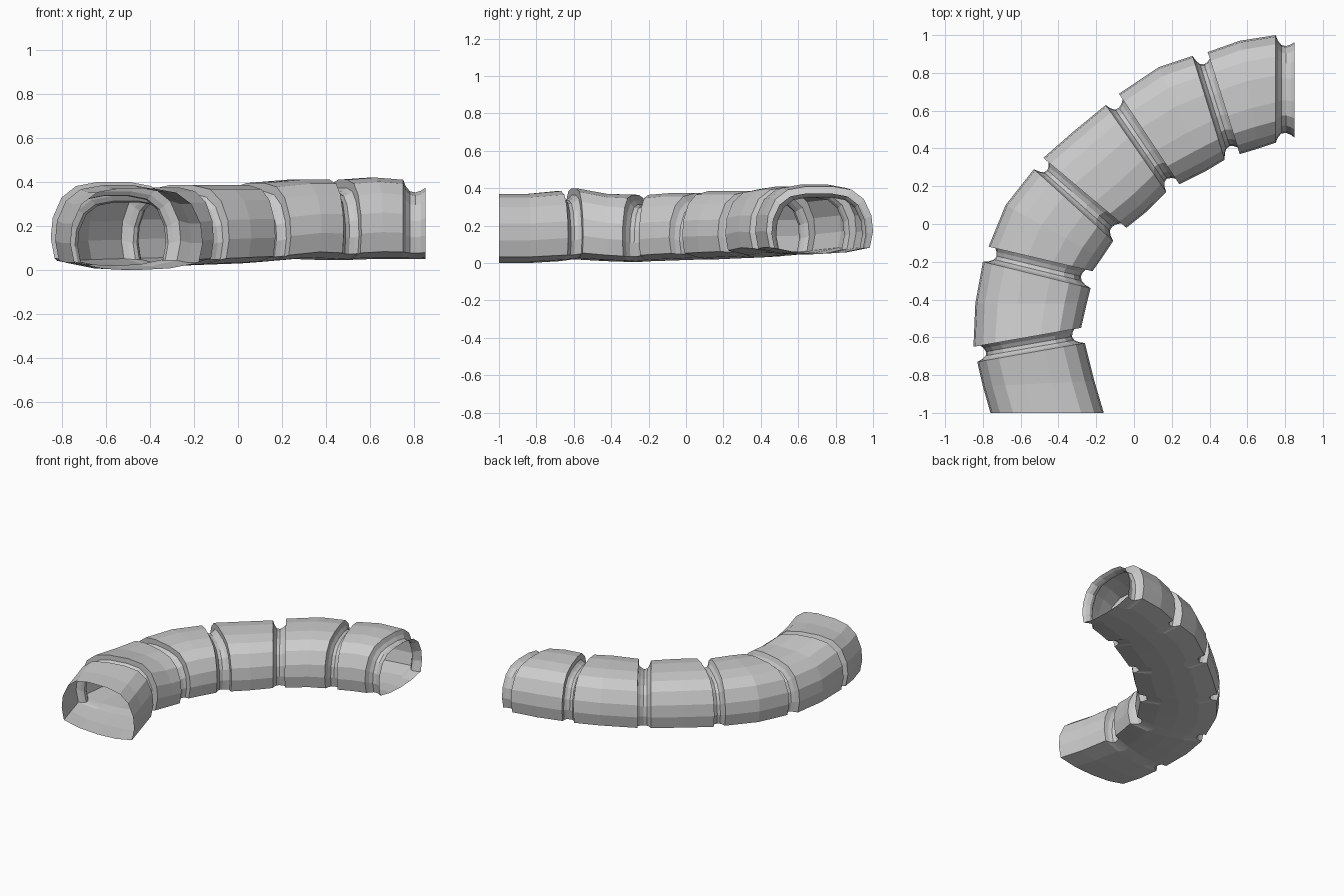
import bpy, bmesh
from mathutils import Vector

if "Cube" in bpy.data.objects:
    bpy.data.objects.remove(bpy.data.objects["Cube"])

# Stations of each tube segment: outer x, y, inner x, y, floor z, roof z
SEGMENTS = [
    [(-.76, -1, -.16, -1, 0, .37), (-.80, -.86, -.21, -.83, 0, .37), (-.83, -.73, -.26, -.63, .01, .385)],
    [(-.85, -.65, -.28, -.55, .02, .40), (-.84, -.42, -.25, -.42, .01, .37), (-.80, -.20, -.23, -.34, .005, .365)],
    [(-.77, -.12, -.22, -.25, .01, .365), (-.68, .10, -.17, -.18, .015, .375), (-.53, .29, -.11, -.09, .02, .375)],
    [(-.48, .35, -.04, -.02, .02, .385), (-.32, .49, .06, .06, .025, .385), (-.15, .63, .17, .17, .03, .385)],
    [(-.08, .69, .24, .21, .035, .395), (.13, .83, .38, .28, .05, .41), (.31, .89, .48, .34, .045, .41)],
    [(.39, .91, .56, .37, .045, .41), (.56, .97, .66, .40, .05, .42), (.75, 1, .75, .43, .05, .41)],
]
END = (.85, 1, .85, .42, .05, .41)

# Arch half-profile (across, up) and shallow bowed floor
half = [(-.94, .09), (-1, .33), (-.97, .57), (-.83, .81), (-.60, .95), (-.25, 1)]
ARCH = half + [(-u, v) for u, v in reversed(half)]
FLOOR = [(-.94, .09), (-.5, .02), (0, 0), (.5, .02), (.94, .09)]


def mix(a, b, t):
    return tuple(p + (q - p) * t for p, q in zip(a, b))


# All rings as (station, inset); grooves are inset rings between segments
rings = []
for i, seg in enumerate(SEGMENTS):
    rings += [(s, 0) for s in seg]
    last, nxt = seg[-1], (SEGMENTS[i + 1][0] if i < 5 else END)
    rings += [(mix(last, nxt, t), d) for t, d in ((.12, .03), (.3, .052), (.55, .058), (.8, .05))]
    rings.append((nxt, .037))


def ring_points(station, inset, profile):
    ox, oy, ix, iy, z0, z1 = station
    outer, inner = Vector((ox, oy, 0)), Vector((ix, iy, 0))
    centre, across = (outer + inner) / 2, (inner - outer) / 2
    across *= 1 - inset / across.length
    height = z1 - z0 - inset
    return [centre + across * u + Vector((0, 0, z0 + v * height)) for u, v in profile]


def loft(name, profile):
    bm = bmesh.new()
    rows = [[bm.verts.new(p) for p in ring_points(s, d, profile)] for s, d in rings]
    for a, b in zip(rows, rows[1:]):
        for j in range(len(profile) - 1):
            bm.faces.new((a[j], a[j + 1], b[j + 1], b[j]))
    bmesh.ops.recalc_face_normals(bm, faces=bm.faces)
    # Point the arch upwards and the floor downwards
    up = sum(f.normal.z * f.calc_area() for f in bm.faces)
    if (up > 0) != (profile is ARCH):
        bmesh.ops.reverse_faces(bm, faces=bm.faces)
    mesh = bpy.data.meshes.new(name)
    bm.to_mesh(mesh)
    bm.free()
    obj = bpy.data.objects.new(name, mesh)
    bpy.context.collection.objects.link(obj)


# Grooved arched wall, open at both ends, and the floor under it
loft("tunnel_wall", ARCH)
loft("tunnel_floor", FLOOR)
